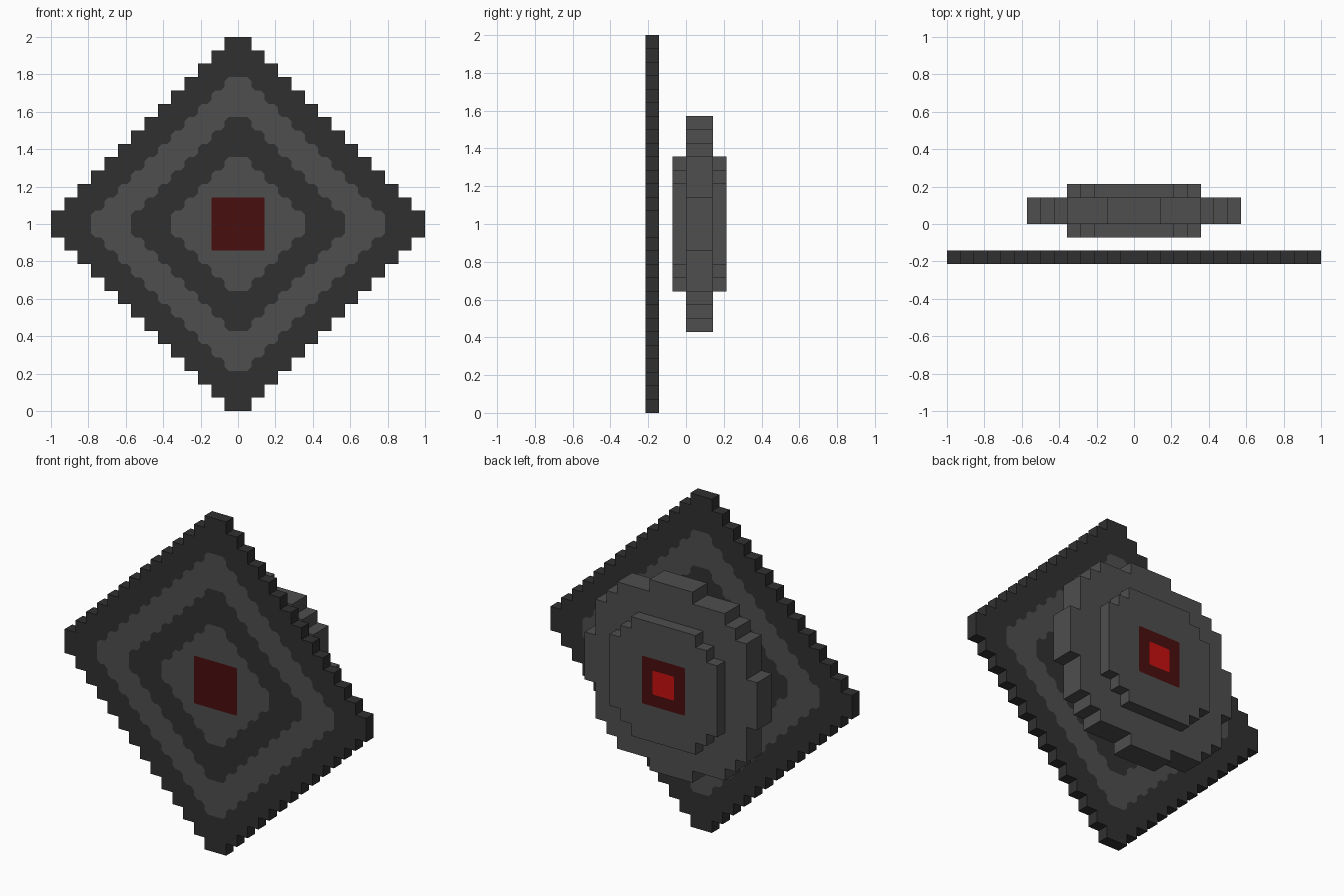
import bpy, bmesh

cube = bpy.data.objects.get("Cube")
if cube:
    bpy.data.objects.remove(cube, do_unlink=True)

U = 2 / 28          # grid step of the blocky design
CENTRE = 14         # height of the centre, in steps


def linear(c):
    c /= 255
    return c / 12.92 if c <= 0.04045 else ((c + 0.055) / 1.055) ** 2.4


def material(name, r, g, b):
    colour = (linear(r), linear(g), linear(b), 1)
    m = bpy.data.materials.new(name)
    m.use_nodes = True
    m.diffuse_color = colour
    bsdf = m.node_tree.nodes["Principled BSDF"]
    bsdf.inputs["Base Color"].default_value = colour
    bsdf.inputs["Roughness"].default_value = 0.8
    return m


charcoal = material("charcoal", 48, 48, 48)
grey = material("grey", 78, 78, 78)
dark_red = material("dark red", 73, 14, 14)
bright_red = material("bright red", 200, 16, 16)


def outline(steps, chamfer=0.0):
    """Closed stepped outline from the outer corners of one quadrant."""
    quad = []
    for i, (x, z) in enumerate(steps):
        quad.append((x, z))
        if i + 1 < len(steps):
            quad.append((steps[i + 1][0], z))
    back = quad[::-1]
    pts = (quad + [(-x, z) for x, z in back]
           + [(-x, -z) for x, z in quad] + [(x, -z) for x, z in back])
    if not chamfer:
        return pts
    cut = []
    for i, (x, z) in enumerate(pts):
        for px, pz in (pts[i - 1], pts[(i + 1) % len(pts)]):
            d = abs(px - x) + abs(pz - z)
            cut.append((x + (px - x) / d * chamfer, z + (pz - z) / d * chamfer))
    return cut


def diamond(n, chamfer=0.0):
    return outline([(n - k, k + 1) for k in range(n)], chamfer)


def square(n):
    return outline([(n, n)], 0.08)


def slab(name, y0, y1, bands):
    """Flat slab; bands are (outline, material) pairs from the rim inwards."""
    bm = bmesh.new()
    rims = []
    for y in (y0, y1):
        loops = []
        for pts, _ in bands:
            vs = [bm.verts.new((x * U, y * U, (z + CENTRE) * U)) for x, z in pts]
            es = [bm.edges.new((vs[i - 1], vs[i])) for i in range(len(vs))]
            loops.append((vs, es))
        # fill each band between its outline and the next one in
        for i, (_, es) in enumerate(loops):
            inner = loops[i + 1][1] if i + 1 < len(loops) else []
            res = bmesh.ops.triangle_fill(bm, edges=es + inner, use_beauty=True)
            for f in res["geom"]:
                if isinstance(f, bmesh.types.BMFace):
                    f.material_index = i
        rims.append(loops[0][0])
    # outer wall
    a, b = rims
    for i in range(len(a)):
        bm.faces.new((a[i - 1], a[i], b[i], b[i - 1]))
    bmesh.ops.recalc_face_normals(bm, faces=bm.faces[:])
    mesh = bpy.data.meshes.new(name)
    bm.to_mesh(mesh)
    bm.free()
    for _, m in bands:
        mesh.materials.append(m)
    ob = bpy.data.objects.new(name, mesh)
    bpy.context.collection.objects.link(ob)
    return ob


# Front panel with concentric diamond rings and a red centre
slab("front_panel", -3, -2, [
    (diamond(14), charcoal),
    (diamond(11, 0.3), grey),
    (diamond(8, 0.3), charcoal),
    (diamond(5, 0.3), grey),
    (square(2), dark_red),
])

# Wide disc behind the panel
slab("wide_disc", 0, 2, [
    (outline([(8, 2), (7, 5), (6, 6), (5, 7), (2, 8)]), grey),
])

# Thick hub through the disc with a red lens on its face
slab("hub", -1, 3, [
    (outline([(5, 3), (4, 4), (3, 5)]), grey),
    (square(2), dark_red),
    (square(1), bright_red),
])
